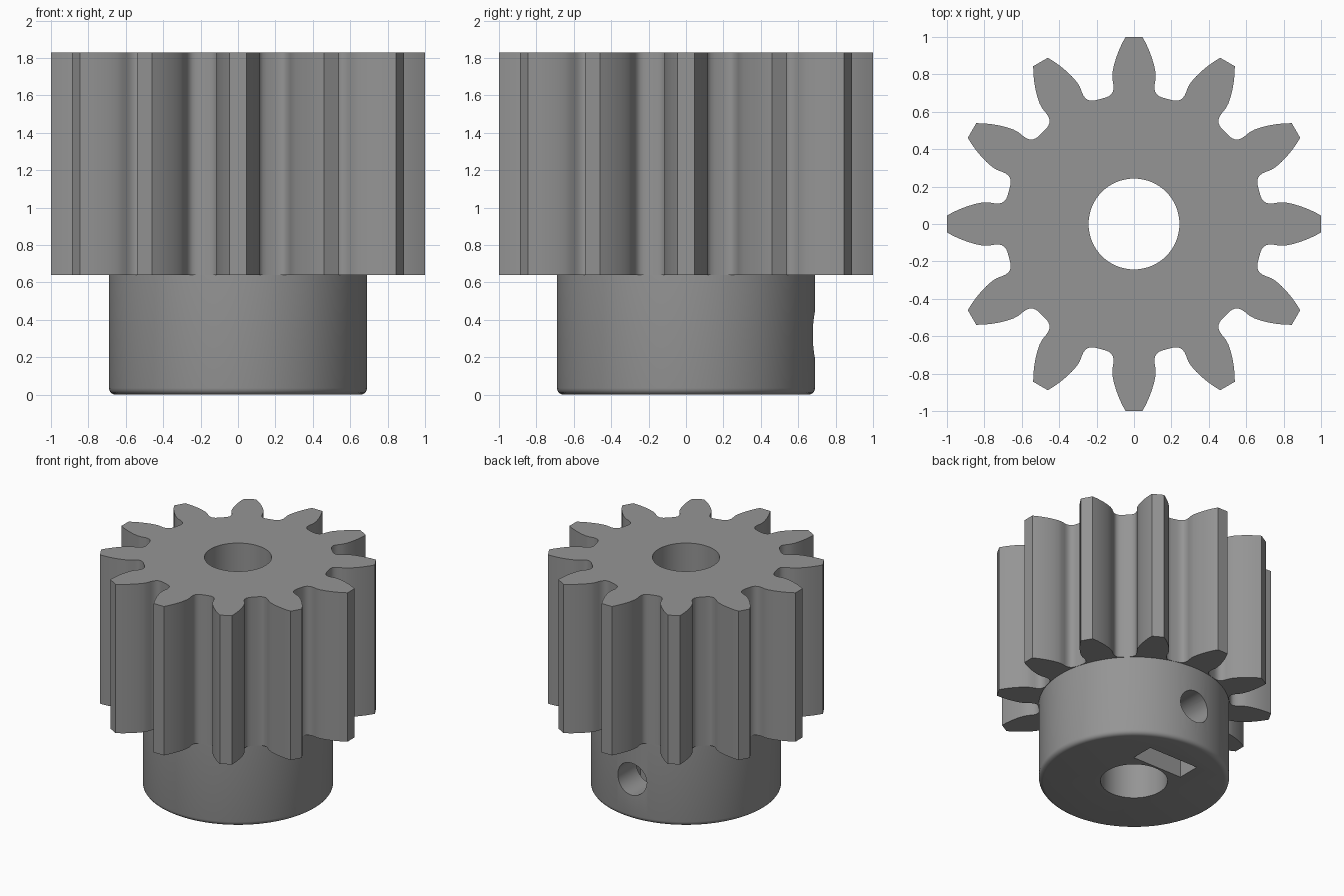
import bpy, bmesh, math

if "Cube" in bpy.data.objects:
    bpy.data.objects.remove(bpy.data.objects["Cube"])

TEETH, SPLIT, TOP = 12, 0.64, 1.83
grey = bpy.data.materials.new("steel grey")
grey.diffuse_color = (0.30, 0.30, 0.30, 1)
grey.use_nodes = True
grey.node_tree.nodes["Principled BSDF"].inputs["Base Color"].default_value = grey.diffuse_color


def finish(name, bm):
    bmesh.ops.recalc_face_normals(bm, faces=bm.faces[:])
    mesh = bpy.data.meshes.new(name)
    bm.to_mesh(mesh)
    bm.free()
    mesh.materials.append(grey)
    ob = bpy.data.objects.new(name, mesh)
    bpy.context.collection.objects.link(ob)
    return ob


def prism(name, outline, z0, z1):
    bm = bmesh.new()
    face = bm.faces.new([bm.verts.new((x, y, z0)) for x, y in outline])
    top = bmesh.ops.extrude_face_region(bm, geom=[face])["geom"]
    bmesh.ops.translate(bm, vec=(0, 0, z1 - z0),
                        verts=[v for v in top if isinstance(v, bmesh.types.BMVert)])
    return finish(name, bm)


def circle(r, n):
    return [(r * math.cos(2 * math.pi * i / n), r * math.sin(2 * math.pi * i / n)) for i in range(n)]


def combine(target, other, operation):
    mod = target.modifiers.new(operation, 'BOOLEAN')
    mod.operation, mod.object, mod.solver = operation, other, 'EXACT'
    bpy.context.view_layer.objects.active = target
    bpy.ops.object.modifier_apply(modifier=mod.name)
    bpy.data.objects.remove(other)


# Toothed body: half a tooth from tip to root, mirrored and repeated
half = [(0.045, 1.0), (0.063, 0.967), (0.08, 0.93), (0.095, 0.89), (0.107, 0.85),
        (0.115, 0.81), (0.116, 0.78), (0.111, 0.75), (0.109, 0.73), (0.112, 0.71),
        (0.12, 0.695), (0.135, 0.683), (0.155, 0.675)]
tooth = [(-x, y) for x, y in reversed(half)] + half
outline = []
for i in range(TEETH):
    a = -2 * math.pi * i / TEETH
    c, s = math.cos(a), math.sin(a)
    outline += [(x * c - y * s, x * s + y * c) for x, y in tooth]
gear = prism("pinion_gear", outline, SPLIT, TOP)

# Hub with a rounded lower rim
hub = prism("hub", circle(0.69, 96), 0, SPLIT)
bm = bmesh.new()
bm.from_mesh(hub.data)
rim = [e for e in bm.edges if all(v.co.z < 0.001 for v in e.verts)]
bmesh.ops.bevel(bm, geom=rim, offset=0.035, segments=4, profile=0.5, affect='EDGES')
bm.to_mesh(hub.data)
bm.free()
combine(gear, hub, 'UNION')

# Shaft bore
combine(gear, prism("bore_cutter", circle(0.243, 64), -0.2, TOP + 0.2), 'DIFFERENCE')

# Nut slot opening in the underside
slot = [(-0.22, 0.26), (0.22, 0.26), (0.22, 0.445), (-0.22, 0.445)]
combine(gear, prism("slot_cutter", slot, -0.2, 0.54), 'DIFFERENCE')

# Set screw hole from the back of the hub into the bore
screw = prism("screw_cutter", circle(0.128, 40), 0.05, 0.9)
screw.rotation_euler = (-math.pi / 2, 0, 0)
screw.location.z = 0.32
bpy.context.view_layer.update()
combine(gear, screw, 'DIFFERENCE')

# Smooth curved walls, sharp edges kept
bpy.ops.object.select_all(action='DESELECT')
gear.select_set(True)
bpy.context.view_layer.objects.active = gear
bpy.ops.object.shade_smooth_by_angle(angle=math.radians(32))
